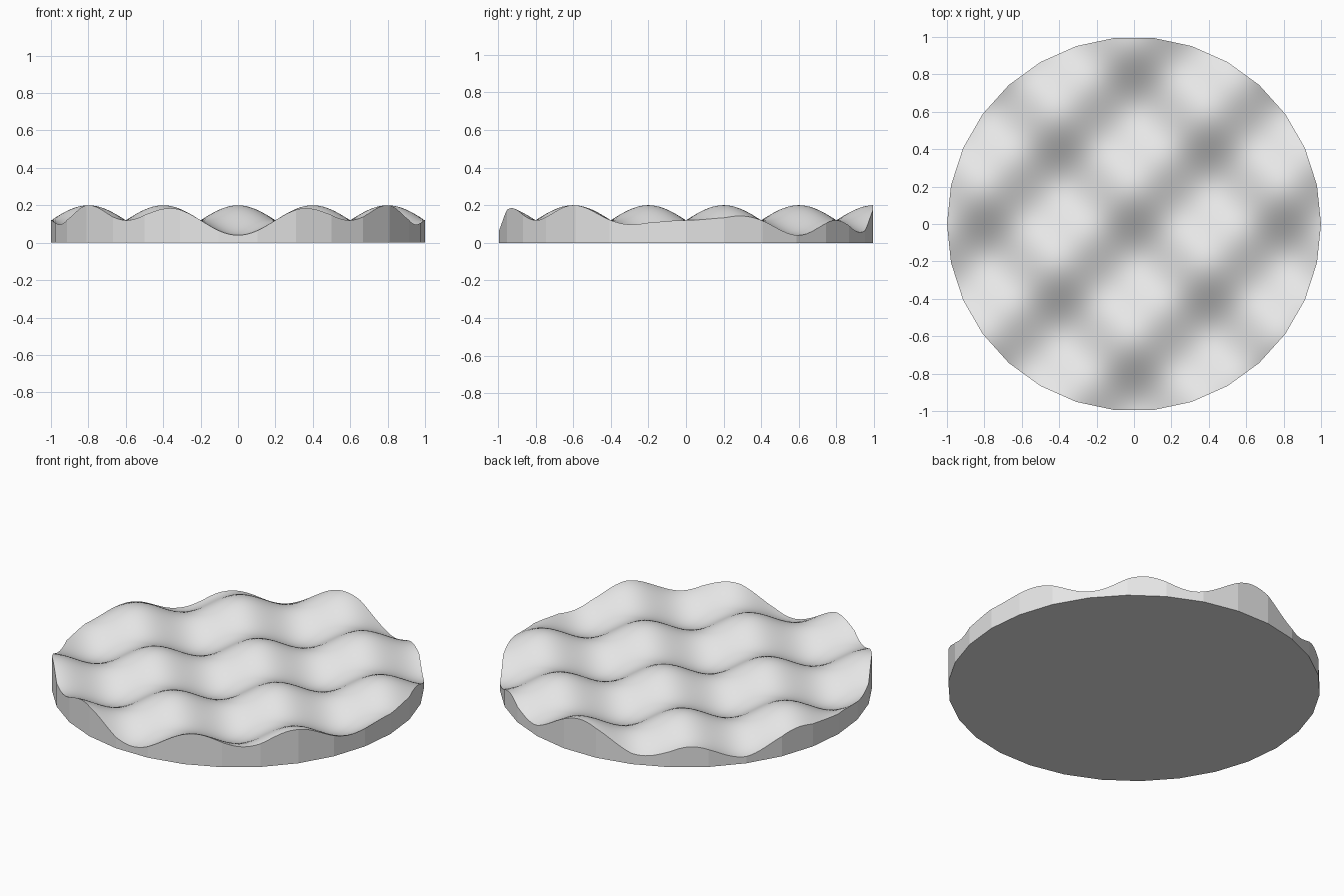
import bpy
import bmesh
from math import cos, sin, pi
from mathutils import Vector

default_cube = bpy.data.objects.get("Cube")
if default_cube:
    bpy.data.objects.remove(default_cube, do_unlink=True)

SIDES = 30            # facets around the rim
MID, AMP = 0.12, 0.08  # mean height and wave height
WAVE = 2 * pi / 0.8   # wave number


def make_material(name, colour):
    mat = bpy.data.materials.new(name)
    mat.use_nodes = True
    mat.diffuse_color = colour
    mat.node_tree.nodes["Principled BSDF"].inputs["Base Color"].default_value = colour
    return mat


bm = bmesh.new()
bmesh.ops.create_grid(bm, x_segments=110, y_segments=110, size=1.1)

# Trim the sheet to a regular polygon
for i in range(SIDES):
    angle = (i + 0.5) * 2 * pi / SIDES
    normal = Vector((cos(angle), sin(angle), 0))
    bmesh.ops.bisect_plane(bm, geom=bm.verts[:] + bm.edges[:] + bm.faces[:],
                           dist=1e-5, plane_co=normal * cos(pi / SIDES),
                           plane_no=normal, clear_outer=True)
bmesh.ops.remove_doubles(bm, verts=bm.verts[:], dist=1e-4)

# Wavy top surface
for v in bm.verts:
    v.co.z = MID + AMP * cos(WAVE * v.co.x) * sin(WAVE * v.co.y)
for f in bm.faces:
    f.smooth = True

# Rim walls down to the ground, then the flat base
rim = [e for e in bm.edges if e.is_boundary]
for e in rim:
    e.smooth = False
wall = bmesh.ops.extrude_edge_only(bm, edges=rim)["geom"]
for item in wall:
    if isinstance(item, bmesh.types.BMVert):
        item.co.z = 0
    elif isinstance(item, bmesh.types.BMFace):
        item.smooth = False
base_edges = [e for e in bm.edges if e.is_boundary]
base = bmesh.ops.contextual_create(bm, geom=base_edges)["faces"]
for f in base:
    f.smooth = False
bmesh.ops.recalc_face_normals(bm, faces=bm.faces[:])

mesh = bpy.data.meshes.new("wavy_disc")
bm.to_mesh(mesh)
bm.free()
mesh.materials.append(make_material("light grey", (0.8, 0.8, 0.8, 1)))
disc = bpy.data.objects.new("wavy_disc", mesh)
bpy.context.scene.collection.objects.link(disc)
